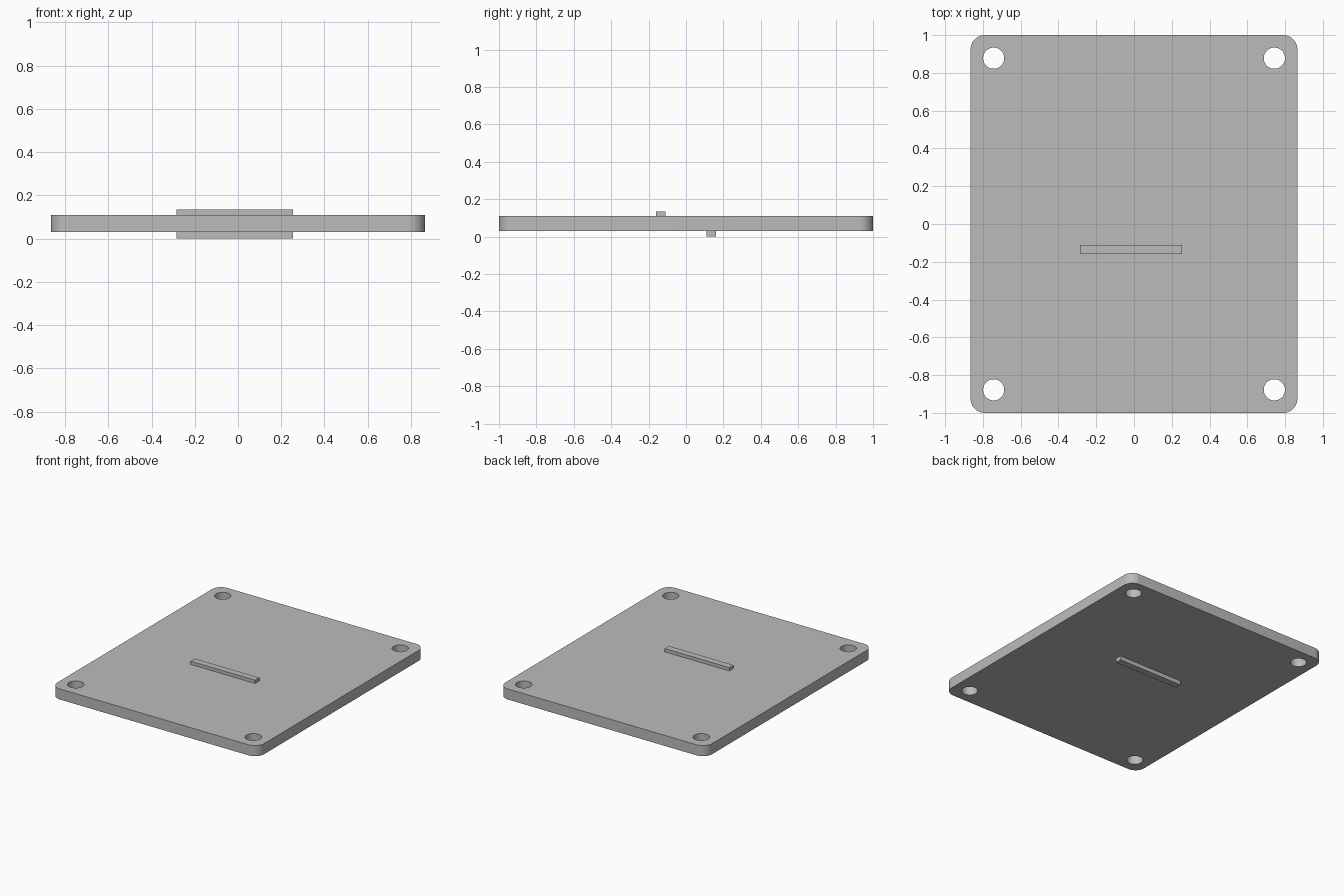
import bpy
import bmesh
import math

cube = bpy.data.objects.get("Cube")
if cube:
    bpy.data.objects.remove(cube, do_unlink=True)

HALF_X, HALF_Y = 0.865, 1.0
BOTTOM, TOP, FOOT, CREST = 0.03, 0.11, 0.0, 0.135
CORNER, HOLE = 0.075, 0.056
HOLE_X, HOLE_Y = 0.743, 0.878

grey = bpy.data.materials.new("plain grey")
grey.use_nodes = True
colour = (0.5, 0.5, 0.5, 1)
grey.diffuse_color = colour
grey.node_tree.nodes["Principled BSDF"].inputs["Base Color"].default_value = colour


def box(name, x0, x1, y0, y1, z0, z1):
    bpy.ops.mesh.primitive_cube_add(
        size=1, location=((x0 + x1) / 2, (y0 + y1) / 2, (z0 + z1) / 2))
    obj = bpy.context.object
    obj.name = name
    obj.scale = (x1 - x0, y1 - y0, z1 - z0)
    bpy.ops.object.transform_apply(location=False, rotation=False, scale=True)
    obj.data.materials.append(grey)
    return obj


# Plate with rounded vertical corners
plate = box("plate", -HALF_X, HALF_X, -HALF_Y, HALF_Y, BOTTOM, TOP)
bm = bmesh.new()
bm.from_mesh(plate.data)
uprights = [e for e in bm.edges
            if abs(e.verts[0].co.z - e.verts[1].co.z) > 0.01]
bmesh.ops.bevel(bm, geom=uprights, offset=CORNER, segments=10,
                profile=0.5, affect='EDGES')
bm.to_mesh(plate.data)
bm.free()

# Four corner screw holes
cutters = []
for sx in (-1, 1):
    for sy in (-1, 1):
        bpy.ops.mesh.primitive_cylinder_add(
            vertices=48, radius=HOLE, depth=0.5,
            location=(sx * HOLE_X, sy * HOLE_Y, TOP))
        cutter = bpy.context.object
        cutter.name = "hole_cutter"
        cutter.hide_render = True
        cutters.append(cutter)
        cut = plate.modifiers.new("screw_hole", 'BOOLEAN')
        cut.operation = 'DIFFERENCE'
        cut.solver = 'EXACT'
        cut.object = cutter

bpy.ops.object.select_all(action='DESELECT')
plate.select_set(True)
bpy.context.view_layer.objects.active = plate
for name in [m.name for m in plate.modifiers]:
    bpy.ops.object.modifier_apply(modifier=name)
for cutter in cutters:
    bpy.data.objects.remove(cutter, do_unlink=True)
bpy.ops.object.shade_smooth_by_angle(angle=math.radians(30))

# Plain raised bars on the upper and lower faces
box("upper_bar", -0.285, 0.255, -0.16, -0.11, TOP, CREST)
box("lower_bar", -0.285, 0.255, 0.11, 0.16, FOOT, BOTTOM)
